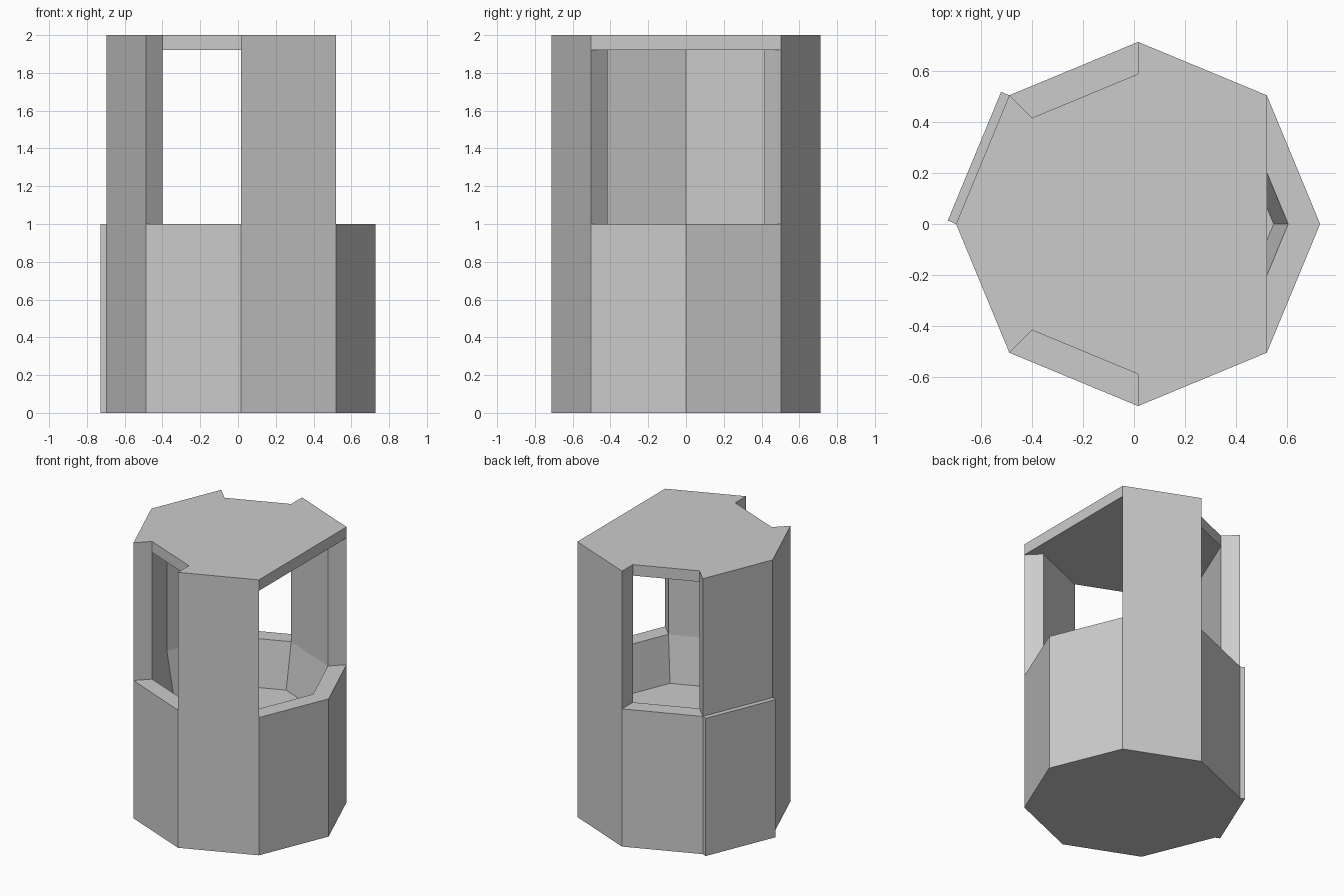
import bpy, bmesh
from math import cos, sin, pi

if "Cube" in bpy.data.objects:
    bpy.data.objects.remove(bpy.data.objects["Cube"])

CX, R_OUT, R_IN, R_FLOOR = 0.016, 0.712, 0.587, 0.53
Z_FLOOR, Z_SILL, Z_CEIL, Z_TOP = 0.67, 1.0, 1.92, 2.0
WALLS = {1, 3, 4, 6}      # sides that rise to full height
WINDOWS = {2, 5}          # openings where the roof is set back to the inner wall


class Builder:
    """Collects faces from octagon corners given as (radius, corner, z)."""
    def __init__(self):
        self.bm, self.cache = bmesh.new(), {}

    def vert(self, r, k, z, offset=(0, 0)):
        key = (r, k % 8, z, offset)
        if key not in self.cache:
            a = k % 8 * pi / 4
            self.cache[key] = self.bm.verts.new(
                (CX + r * cos(a) + offset[0], r * sin(a) + offset[1], z))
        return self.cache[key]

    def face(self, *points):
        self.bm.faces.new([self.vert(*p) for p in points])

    def finish(self, name):
        bmesh.ops.recalc_face_normals(self.bm, faces=self.bm.faces)
        mesh = bpy.data.meshes.new(name)
        self.bm.to_mesh(mesh)
        self.bm.free()
        obj = bpy.data.objects.new(name, mesh)
        bpy.context.collection.objects.link(obj)


O, I, F = R_OUT, R_IN, R_FLOOR
b = Builder()

# Underside and sunken floor
b.face(*[(O, k, 0) for k in range(8)])
b.face(*[(F, k, Z_FLOOR) for k in range(8)])

for k in range(8):
    n = k + 1
    # Sloped parapet inside
    b.face((F, k, Z_FLOOR), (F, n, Z_FLOOR), (I, n, Z_SILL), (I, k, Z_SILL))
    if k in WALLS:
        # Full-height outer side and inner side
        levels = (0, Z_SILL, Z_CEIL, Z_TOP)
        b.face(*[(O, k, z) for z in levels], *[(O, n, z) for z in reversed(levels)])
        b.face((I, k, Z_SILL), (I, n, Z_SILL), (I, n, Z_CEIL), (I, k, Z_CEIL))
    else:
        # Low outer side and its ledge
        b.face((O, k, 0), (O, n, 0), (O, n, Z_SILL), (O, k, Z_SILL))
        b.face((O, k, Z_SILL), (O, n, Z_SILL), (I, n, Z_SILL), (I, k, Z_SILL))
    if k in WINDOWS:
        # Set-back roof edge and mitred wall ends
        b.face((I, k, Z_CEIL), (I, n, Z_CEIL), (I, n, Z_TOP), (I, k, Z_TOP))
        for j in (k, n):
            b.face((O, j, Z_SILL), (I, j, Z_SILL), (I, j, Z_CEIL),
                   (I, j, Z_TOP), (O, j, Z_TOP), (O, j, Z_CEIL))

# Wide right opening: wall ends and straight roof edge
for j in (1, 7):
    b.face((O, j, Z_SILL), (I, j, Z_SILL), (I, j, Z_CEIL), (O, j, Z_CEIL))
b.face((O, 7, Z_CEIL), (O, 1, Z_CEIL), (O, 1, Z_TOP), (O, 7, Z_TOP))

# Ceiling and roof top
b.face((O, 1, Z_CEIL), *[(I, k, Z_CEIL) for k in range(1, 8)], (O, 7, Z_CEIL))
roof = [(O, 1), (O, 2), (I, 2), (I, 3), (O, 3), (O, 4),
        (O, 5), (I, 5), (I, 6), (O, 6), (O, 7)]
b.face(*[(r, k, Z_TOP) for r, k in roof])
b.finish("tower_body")

# Raised plate on the lower back-left side
p = Builder()
a = 3.5 * pi / 4
shift = (0.035 * cos(a), 0.035 * sin(a))
base = [(3, (0, 0)), (4, (0, 0)), (4, shift), (3, shift)]
for z in (0, Z_SILL):
    p.face(*[(O, k, z, s) for k, s in base])
for i in range(4):
    (k, s), (n, t) = base[i], base[(i + 1) % 4]
    p.face((O, k, 0, s), (O, n, 0, t), (O, n, Z_SILL, t), (O, k, Z_SILL, s))
p.finish("lower_plate")
